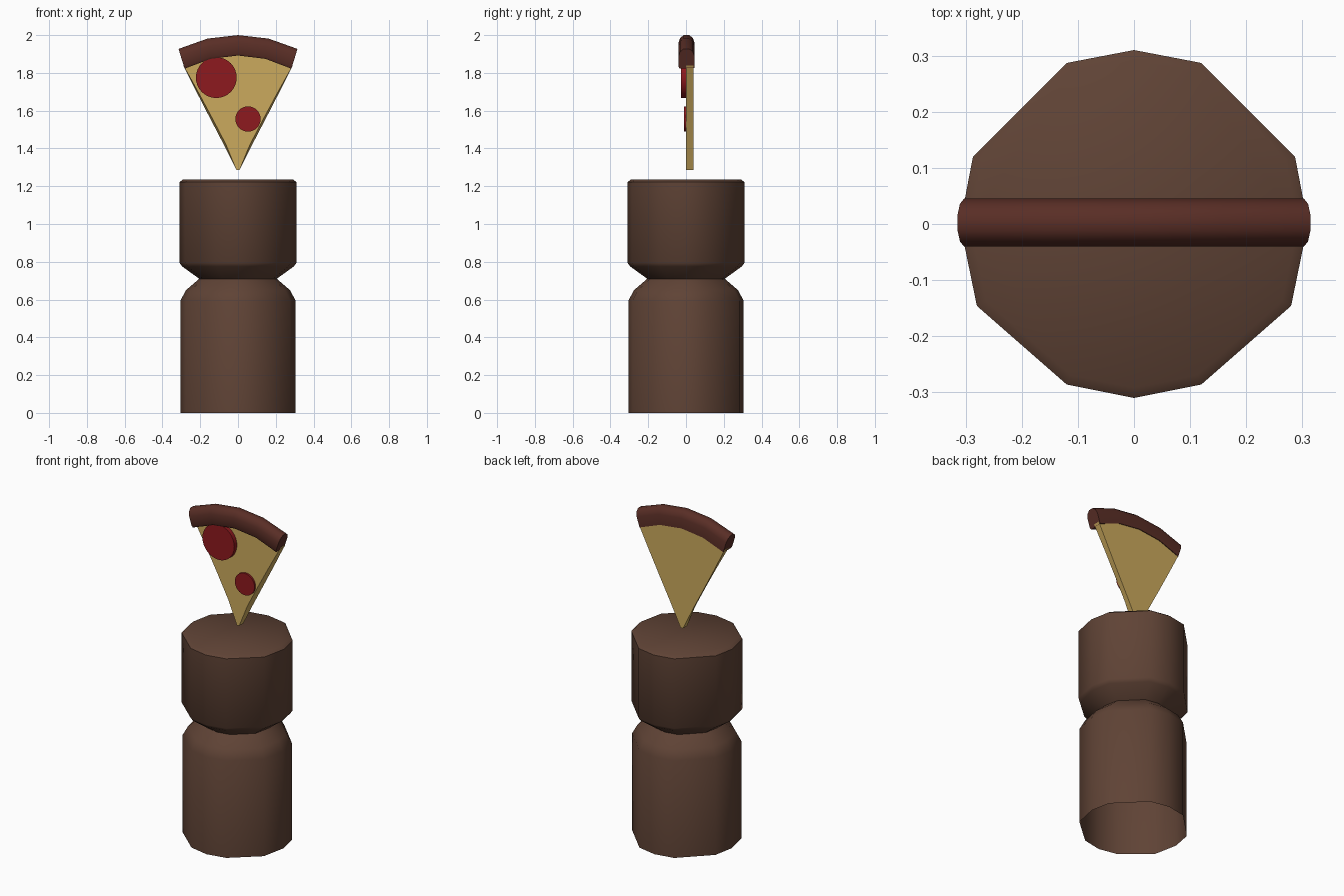
import bpy, bmesh
from math import sin, cos, radians, pi

if "Cube" in bpy.data.objects:
    bpy.data.objects.remove(bpy.data.objects["Cube"])


def make(name, verts, faces, color, angle=40):
    mesh = bpy.data.meshes.new(name)
    mesh.from_pydata(verts, [], faces)
    bm = bmesh.new()
    bm.from_mesh(mesh)
    bmesh.ops.recalc_face_normals(bm, faces=bm.faces)
    bm.to_mesh(mesh)
    bm.free()
    ob = bpy.data.objects.new(name, mesh)
    bpy.context.collection.objects.link(ob)
    mat = bpy.data.materials.new(name + "_color")
    mat.diffuse_color = (*color, 1)
    mat.use_nodes = True
    mat.node_tree.nodes["Principled BSDF"].inputs["Base Color"].default_value = mat.diffuse_color
    mesh.materials.append(mat)
    bpy.ops.object.select_all(action='DESELECT')
    ob.select_set(True)
    bpy.context.view_layer.objects.active = ob
    bpy.ops.object.shade_smooth_by_angle(angle=radians(angle))
    return ob


def loft(rings, cap_start=True, cap_end=True):
    """Skin a list of equal-sized closed rings."""
    n = len(rings[0])
    verts = [p for r in rings for p in r]
    faces = [(k * n + i, k * n + (i + 1) % n, (k + 1) * n + (i + 1) % n, (k + 1) * n + i)
             for k in range(len(rings) - 1) for i in range(n)]
    if cap_start:
        faces.append(tuple(range(n)))
    if cap_end:
        faces.append(tuple(range(len(verts) - n, len(verts))))
    return verts, faces


BROWN = (0.115, 0.056, 0.036)
CRUST = (0.10, 0.027, 0.019)
CHEESE = (0.60, 0.40, 0.11)
RED = (0.27, 0.010, 0.013)

# Post: irregular low-poly outline swept up a profile with a narrow neck, open below
half = [(0, 0.31), (0.12, 0.287), (0.287, 0.12), (0.31, 0),
        (0.28, -0.146), (0.12, -0.286), (0, -0.31)]
outline = half + [(-x, y) for x, y in half[-2:0:-1]]
profile = [(0.0, 0.305), (0.595, 0.305), (0.65, 0.275), (0.71, 0.205),
           (0.775, 0.295), (0.795, 0.31), (1.222, 0.31), (1.235, 0.292)]
rings = [[(x * r / 0.31, y * r / 0.31, z) for x, y in outline] for z, r in profile]
make("post", *loft(rings, cap_start=False), BROWN)

# Slice: wedge fanned around its tip, front face slightly narrower mid-way
TIP = 1.285
ARC = [-1, -0.5, 0, 0.5, 1]


def fan(r, t, y, half_angle):
    a = radians(half_angle) * t
    return (r * sin(a), y, TIP + r * cos(a))


def wedge(y, pinch):
    arc = [fan(0.625, t, y, 27.6) for t in ARC]
    side = [(0.008, TIP), (0.075 - pinch, 1.42), (0.148 - pinch, 1.56), (0.22 - pinch * 0.7, 1.70)]
    right = [(x, y, z) for x, z in side[::-1]]
    left = [(-x, y, z) for x, z in side]
    return arc + right + left


make("cheese_slice", *loft([wedge(0.0, 0.012), wedge(0.041, 0.0)]), CHEESE)

# Crust: rounded section carried along the arc
section = [(0.607, -0.033), (0.618, -0.04), (0.675, -0.04), (0.70, -0.031), (0.715, -0.012),
           (0.715, 0.017), (0.70, 0.036), (0.675, 0.045), (0.612, 0.045)]
rings = [[fan(r, t, y, 27.7 - 15 * (r - 0.607)) for r, y in section] for t in ARC]
make("crust", *loft(rings), CRUST)

# Toppings: thin discs on the front face
for name, x, z, r, front in [("topping_large", -0.115, 1.775, 0.108, -0.026),
                             ("topping_small", 0.053, 1.556, 0.067, -0.011)]:
    rings = [[(x + r * cos(2 * pi * i / 32), y, z + r * sin(2 * pi * i / 32)) for i in range(32)]
             for y in (front, 0.005)]
    make(name, *loft(rings), RED)
